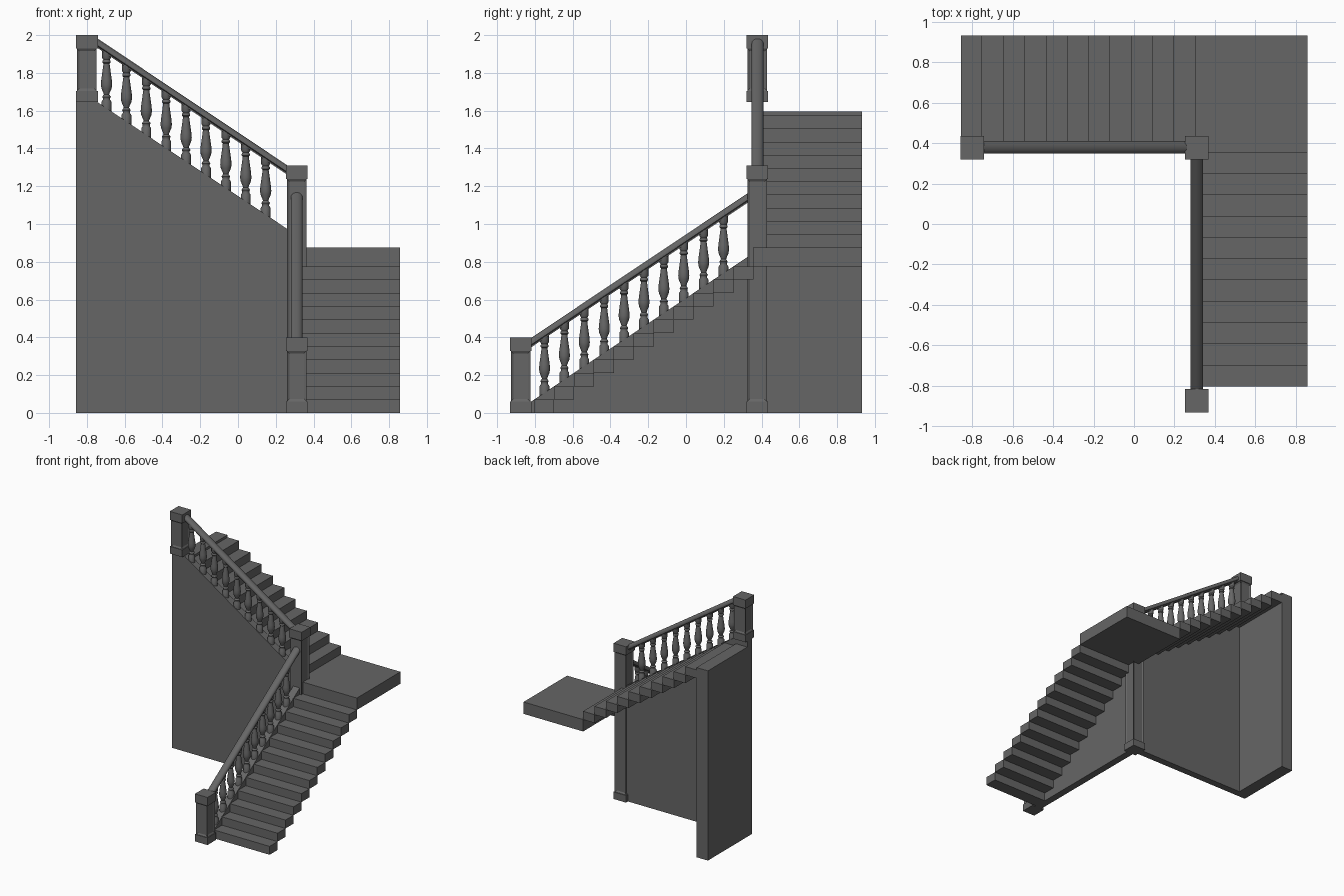
import bpy, bmesh, math
from mathutils import Vector

if "Cube" in bpy.data.objects:
    bpy.data.objects.remove(bpy.data.objects["Cube"])

grey = bpy.data.materials.new("dark_grey")
grey.diffuse_color = (0.133, 0.133, 0.133, 1)
grey.use_nodes = True
grey.node_tree.nodes["Principled BSDF"].inputs["Base Color"].default_value = grey.diffuse_color

RISE, RUN, SLOPE = 0.0705, 0.1054, 0.668
RAIL_X, RAIL_Y = 0.311, 0.379          # centre lines of the two balustrades


def finish(name, bm, smooth=False):
    bmesh.ops.recalc_face_normals(bm, faces=bm.faces[:])
    me = bpy.data.meshes.new(name)
    bm.to_mesh(me)
    bm.free()
    ob = bpy.data.objects.new(name, me)
    bpy.context.collection.objects.link(ob)
    me.materials.append(grey)
    if smooth:
        bpy.ops.object.select_all(action='DESELECT')
        ob.select_set(True)
        bpy.context.view_layer.objects.active = ob
        bpy.ops.object.shade_smooth_by_angle(angle=math.radians(40))
    return ob


def add_box(bm, x0, x1, y0, y1, z0, z1):
    vs = bmesh.ops.create_cube(bm, size=1)["verts"]
    for v in vs:
        v.co = Vector((x1 if v.co.x > 0 else x0, y1 if v.co.y > 0 else y0,
                       z1 if v.co.z > 0 else z0))
    return list({f for v in vs for f in v.link_faces})


def box(name, *dims):
    bm = bmesh.new()
    add_box(bm, *dims)
    return finish(name, bm)


def prism(name, ring_a, ring_b, smooth=False):
    """Solid joining two matching outlines."""
    bm = bmesh.new()
    a = [bm.verts.new(p) for p in ring_a]
    b = [bm.verts.new(p) for p in ring_b]
    bm.faces.new(a)
    bm.faces.new(b[::-1])
    for i in range(len(a)):
        j = (i + 1) % len(a)
        bm.faces.new((a[i], a[j], b[j], b[i]))
    return finish(name, bm, smooth)


# height of the sloping wall tops
def low_z(y):
    return 0.07 + SLOPE * (y + 0.805)


def up_z(x):
    return 0.945 + SLOPE * (0.304 - x)


# lower flight, landing, upper flight
bm = bmesh.new()
for k in range(11):
    y = -0.805 + k * RUN
    add_box(bm, 0.335, 0.858, y, y + RUN + 0.002, k * RISE, (k + 1) * RISE)
finish("lower_steps", bm)

box("landing", 0.304, 0.858, 0.354, 0.933, 0.775, 0.875)

bm = bmesh.new()
for k in range(10):
    x = 0.304 - k * RUN
    add_box(bm, x - RUN - 0.002, x, 0.40, 0.933, 0.875 + k * 0.07, 0.945 + k * 0.07)
finish("upper_steps", bm)

# tall end wall carrying the top step
box("end_wall", -0.857, -0.751, 0.352, 0.933, 0, 1.595)

# walls under the balustrades
low = [(-0.83, 0), (0.37, 0), (0.37, low_z(0.37)), (-0.83, low_z(-0.83))]
prism("lower_wall", [(RAIL_X - 0.03, y, z) for y, z in low],
      [(RAIL_X + 0.03, y, z) for y, z in low])
up = [(-0.857, 0), (0.30, 0), (0.30, up_z(0.30)), (-0.751, up_z(-0.751)),
      (-0.857, up_z(-0.751))]
prism("upper_wall", [(x, RAIL_Y - 0.03, z) for x, z in up],
      [(x, RAIL_Y + 0.03, z) for x, z in up])


# newel posts: base block, panelled shaft, cap block
def newel(name, cx, cy, z0, z1):
    bm = bmesh.new()

    def block(h, a, b):
        return add_box(bm, cx - h, cx + h, cy - h, cy + h, a, b)
    block(0.058, z0, z0 + 0.06)
    block(0.058, z1 - 0.072, z1)
    shaft = block(0.052, z0 + 0.06, z1 - 0.072)
    bm.normal_update()
    sides = [f for f in shaft if abs(f.normal.z) < 0.5]
    bmesh.ops.inset_individual(bm, faces=sides, thickness=0.018)
    for f in sides:
        n = f.normal.copy()
        for v in f.verts:
            v.co -= n * 0.008
    finish(name, bm)


newel("bottom_newel", RAIL_X, -0.875, 0, 0.40)
newel("corner_newel", RAIL_X, 0.377, 0, 1.31)
newel("top_newel", -0.80, 0.377, 1.645, 2.0)

# handrails with a rounded top
profile = [(-0.02, 0), (-0.02, 0.008), (-0.031, 0.014)]
profile += [(-0.031 * math.cos(math.pi * i / 12), 0.024 + 0.026 * math.sin(math.pi * i / 12))
            for i in range(13)]
profile += [(0.031, 0.014), (0.02, 0.008), (0.02, 0)]
LIFT = 0.287
prism("lower_handrail",
      [(RAIL_X + u, -0.83, low_z(-0.83) + LIFT + v) for u, v in profile],
      [(RAIL_X + u, 0.335, low_z(0.335) + LIFT + v) for u, v in profile], True)
prism("upper_handrail",
      [(-0.76, RAIL_Y + u, up_z(-0.76) + LIFT + v) for u, v in profile],
      [(0.27, RAIL_Y + u, up_z(0.27) + LIFT + v) for u, v in profile], True)

# turned balusters (radius, height above wall)
TURNING = [(0.026, -0.02), (0.026, 0.035), (0.019, 0.045), (0.019, 0.053), (0.023, 0.06),
           (0.019, 0.067), (0.014, 0.073), (0.017, 0.082), (0.027, 0.105), (0.030, 0.125),
           (0.028, 0.15), (0.017, 0.228), (0.016, 0.236), (0.022, 0.242), (0.022, 0.25),
           (0.017, 0.257), (0.024, 0.268), (0.024, 0.305)]


def add_baluster(bm, x, y, z, n=14):
    rings = [[bm.verts.new((x + r * math.cos(2 * math.pi * i / n),
                            y + r * math.sin(2 * math.pi * i / n), z + h))
              for i in range(n)] for r, h in TURNING]
    for a, b in zip(rings, rings[1:]):
        for i in range(n):
            j = (i + 1) % n
            bm.faces.new((a[i], a[j], b[j], b[i]))
    bm.faces.new(rings[0][::-1])
    bm.faces.new(rings[-1])


bm = bmesh.new()
for k in range(10):
    y = -0.749 + k * 0.1053
    add_baluster(bm, RAIL_X, y, low_z(y))
finish("lower_balusters", bm, True)

bm = bmesh.new()
for k in range(9):
    x = -0.696 + k * 0.1053
    add_baluster(bm, x, RAIL_Y, up_z(x))
finish("upper_balusters", bm, True)
